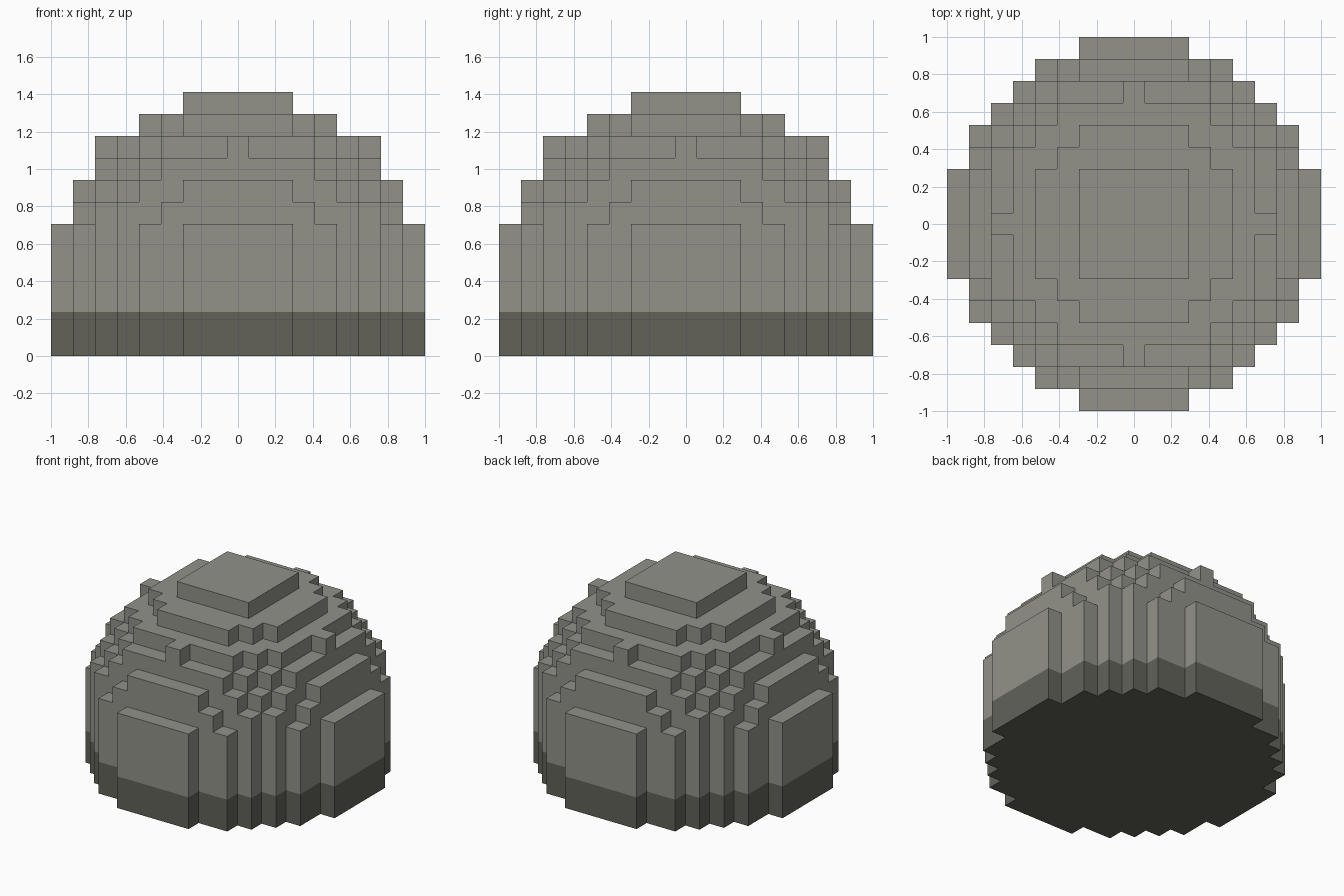
import bpy
import bmesh
from mathutils import Vector

cube = bpy.data.objects.get("Cube")
if cube:
    bpy.data.objects.remove(cube, do_unlink=True)

RADIUS = 8          # blocks from the centre block to the rim
LAYERS = 12         # total height in blocks
BASE_LAYERS = 2     # dark layers at the foot
BLOCK = 2 / (2 * RADIUS + 1)
AXES = [Vector((1, 0, 0)), Vector((0, 1, 0)), Vector((0, 0, 1))]


def make_material(name, rgb):
    mat = bpy.data.materials.new(name)
    mat.use_nodes = True
    mat.diffuse_color = (*rgb, 1)
    bsdf = mat.node_tree.nodes["Principled BSDF"]
    bsdf.inputs["Base Color"].default_value = (*rgb, 1)
    bsdf.inputs["Roughness"].default_value = 0.9
    return mat


def is_solid(cell):
    """Blocky dome: a half ball of blocks on straight walls."""
    x, y, layer = cell
    if not 0 <= layer < LAYERS:
        return False
    height = max(1, layer - (LAYERS - 1 - RADIUS))
    return x * x + y * y + height * height <= (RADIUS + 0.5) ** 2


def build_shell(name, layers, material):
    """Mesh the exposed block sides of the given layers."""
    bm = bmesh.new()
    span = range(-RADIUS, RADIUS + 1)
    cells = [Vector((x, y, k)) for k in layers for x in span for y in span]
    for cell in filter(is_solid, cells):
        centre = cell + Vector((0, 0, 0.5))
        for i, axis in enumerate(AXES):
            for sign in (1, -1):
                if is_solid(cell + axis * sign):
                    continue
                u = AXES[(i + 1) % 3] / 2
                v = AXES[(i + 2) % 3] / 2 * sign
                mid = centre + axis * sign / 2
                corners = (mid - u - v, mid + u - v, mid + u + v, mid - u + v)
                bm.faces.new([bm.verts.new(c * BLOCK) for c in corners])
    bmesh.ops.remove_doubles(bm, verts=bm.verts, dist=BLOCK / 100)
    # Merge coplanar block sides into clean flat faces
    bmesh.ops.dissolve_limit(bm, angle_limit=0.01, verts=bm.verts, edges=bm.edges)
    mesh = bpy.data.meshes.new(name)
    bm.to_mesh(mesh)
    bm.free()
    mesh.materials.append(material)
    obj = bpy.data.objects.new(name, mesh)
    bpy.context.collection.objects.link(obj)
    return obj


light_stone = make_material("light stone grey", (0.287, 0.287, 0.254))
dark_stone = make_material("dark stone grey", (0.122, 0.122, 0.102))

# Dark foot band and underside, then the lighter dome above
build_shell("dome_base", range(BASE_LAYERS), dark_stone)
build_shell("dome_body", range(BASE_LAYERS, LAYERS), light_stone)
